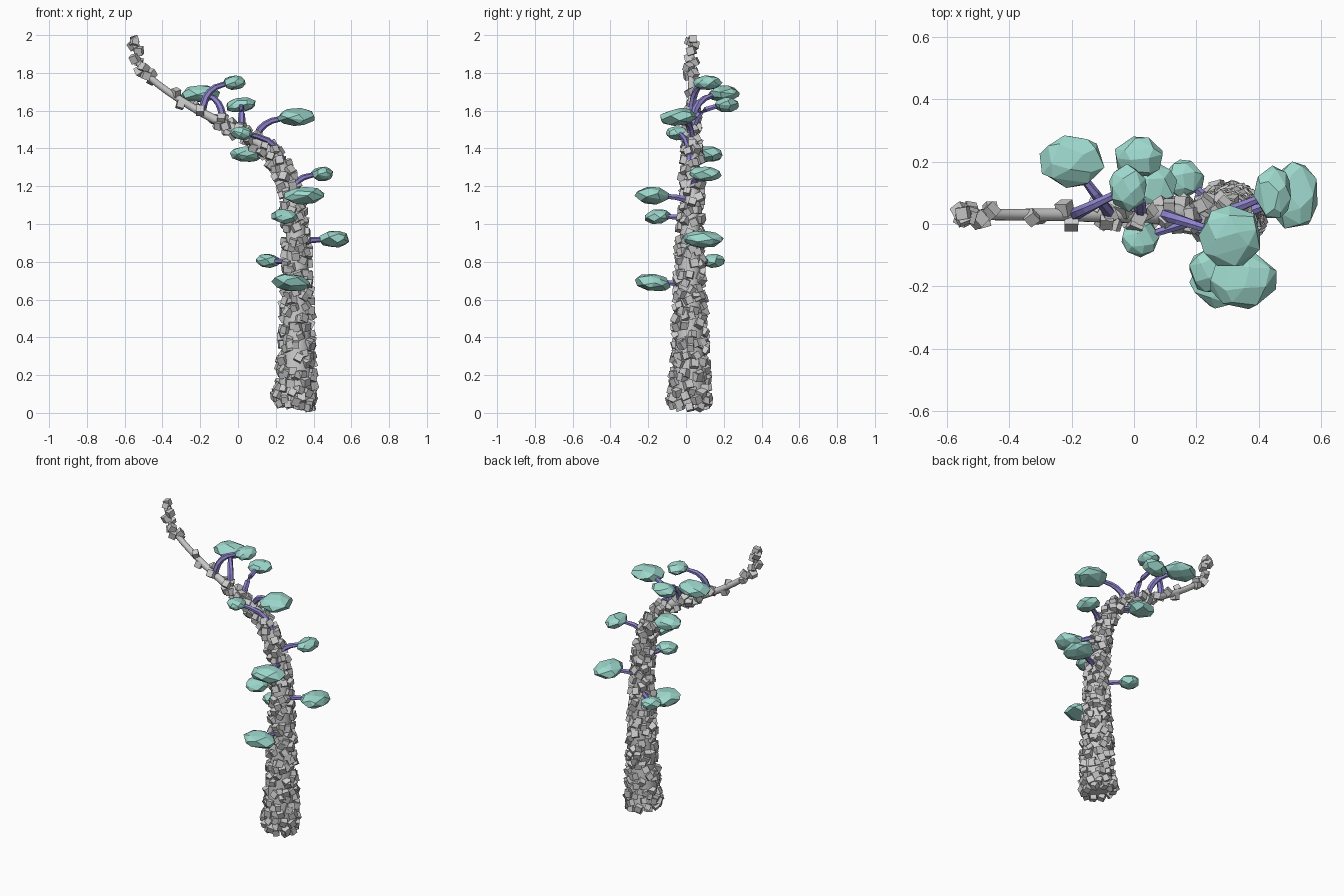
import bpy, bmesh, math, random
from mathutils import Vector, Matrix, Euler

if "Cube" in bpy.data.objects:
    bpy.data.objects.remove(bpy.data.objects["Cube"])

random.seed(4)


def material(name, color):
    m = bpy.data.materials.new(name)
    m.diffuse_color = color
    m.use_nodes = True
    m.node_tree.nodes["Principled BSDF"].inputs["Base Color"].default_value = m.diffuse_color
    return m


WOOD = material("twig_purple", (0.27, 0.23, 0.62, 1))
LEAF = material("leaf_teal", (0.34, 0.69, 0.61, 1))


def finish(bm, name, mat=None, smooth=False):
    bmesh.ops.recalc_face_normals(bm, faces=bm.faces[:])
    me = bpy.data.meshes.new(name)
    bm.to_mesh(me)
    bm.free()
    ob = bpy.data.objects.new(name, me)
    bpy.context.collection.objects.link(ob)
    if mat:
        me.materials.append(mat)
    for p in me.polygons:
        p.use_smooth = smooth and len(p.vertices) == 4
    return ob


def sample(pts, n):
    """Catmull-Rom samples of (x, y, z, radius) points."""
    P = [Vector(p) for p in pts]
    P = [2 * P[0] - P[1]] + P + [2 * P[-1] - P[-2]]
    out = []
    for i in range(1, len(P) - 2):
        a, b, c, d = P[i - 1:i + 3]
        for k in range(n):
            t = k / n
            out.append(0.5 * (2 * b + (c - a) * t + (2 * a - 5 * b + 4 * c - d) * t**2
                              + (3 * b - a - 3 * c + d) * t**3))
    return out + [P[-2]]


def frame(path, i):
    t = (path[min(i + 1, len(path) - 1)] - path[max(i - 1, 0)]).to_3d().normalized()
    ref = Vector((0, 1, 0)) if abs(t.y) < 0.8 else Vector((0, 0, 1))
    u = ref.cross(t).normalized()
    return t, u, t.cross(u)


def tube(name, path, sides, mat=None, smooth=False):
    bm = bmesh.new()
    rings = []
    for i, p in enumerate(path):
        t, u, v = frame(path, i)
        rings.append([bm.verts.new(p.to_3d() + p[3] * (u * math.cos(a) + v * math.sin(a)))
                      for a in (2 * math.pi * k / sides for k in range(sides))])
    for A, B in zip(rings, rings[1:]):
        for k in range(sides):
            j = (k + 1) % sides
            bm.faces.new((A[k], A[j], B[j], B[k]))
    bm.faces.new(rings[0])
    bm.faces.new(rings[-1])
    return finish(bm, name, mat, smooth)


# Trunk: tall column curling over into a thin tip, given as (x, z, radius)
spine = [(.293, .055, .098), (.308, .2, .086), (.312, .65, .064), (.31, .9, .055),
         (.29, 1.1, .047), (.245, 1.26, .042), (.16, 1.39, .037), (.03, 1.475, .029),
         (-.27, 1.635, .02), (-.5, 1.81, .017), (-.55, 1.97, .01)]
trunk = sample([(x, .03 if z > 1 else .02, z, r) for x, z, r in spine], 5)
tube("trunk", trunk, 16, smooth=True)

# Bark: small tilted cubes spiralling over the trunk, sparser on the thin tip
bark = bmesh.new()


def chip(pos, normal, size):
    q = normal.to_track_quat('Z', 'Y').to_matrix().to_4x4()
    r = Euler([random.uniform(-.5, .5) for _ in range(3)]).to_matrix().to_4x4()
    bmesh.ops.create_cube(bark, size=size, matrix=Matrix.Translation(pos) @ q @ r)


ang, todo = 0.0, 0.0
for i in range(len(trunk) - 1):
    a, b = trunk[i], trunk[i + 1]
    t, u, v = frame(trunk, i)
    density = 40 if b.z > 1.79 else (a[3] - 0.006) * (2900 if b.x > -.2 else 1000)
    todo += (b - a).to_3d().length * density
    while todo > 0:
        todo -= 1
        ang += 2.39996
        p = a.lerp(b, random.random())
        n = u * math.cos(ang) + v * math.sin(ang)
        chip(p.to_3d() + n * (p[3] + 0.003), n, random.uniform(.034, .044))
for k in range(10):  # chips around the foot
    n = Vector((math.cos(k * .628), math.sin(k * .628), 0))
    chip(Vector((.3, .02, .042 - .012 * n.x)) + n * .088, n, .038)
chip(Vector((-.547, .035, 1.976)), Vector((0, .3, 1)), .038)
finish(bark, "bark_chips")

# Leaves: centre x, y, z, widths along x and y, height where the twig leaves the trunk
leaves = [
    (.28, -.175, .69, .20, .19, .665),
    (.16, .145, .805, .13, .12, .78),
    (.51, .09, .92, .165, .215, .885),
    (.245, -.15, 1.04, .14, .14, 1.02),
    (.35, -.18, 1.15, .22, .18, 1.1),
    (.445, .1, 1.265, .12, .17, 1.15),
    (.31, -.04, 1.567, .20, .20, 1.44),
    (.05, .12, 1.37, .18, .15, 1.33),
    (.02, -.045, 1.48, .12, .12, 1.25),
    (.015, .215, 1.63, .16, .13, 1.48),
    (-.2, .2, 1.69, .21, .165, 1.53),
    (-.02, .115, 1.748, .12, .15, 1.59),
]
for n, (x, y, z, wx, wy, zb) in enumerate(leaves, 1):
    # twig: rises off the trunk first, then bends out to its leaf
    base = min(trunk, key=lambda p: abs(p.z - zb)).to_3d()
    i = next(k for k in range(len(trunk) - 1) if trunk[k + 1].z >= zb)
    base = trunk[i].lerp(trunk[i + 1], (zb - trunk[i].z) / (trunk[i + 1].z - trunk[i].z)).to_3d()
    end = Vector((x, y, z))
    path = []
    for f, rise, r in ((0, 0, .021), (.12, .5, .019), (.4, .84, .016), (.9, 1, .012)):
        p = base.lerp(end, f)
        path.append((p.x, p.y, base.z + (z - base.z) * rise, r))
    tube(f"twig_{n}", sample(path, 2), 6, WOOD)
    # faceted pad: hull of scattered points on a flattened ball
    bm = bmesh.new()
    for k in range(26):
        h = 1 - 2 * (k + .5) / 26
        a = k * 2.39996 + random.uniform(-.35, .35) + n
        r = math.sqrt(1 - h * h)
        bm.verts.new((r * math.cos(a), r * math.sin(a), h))
    bmesh.ops.convex_hull(bm, input=bm.verts[:])
    s = Matrix.Diagonal((wx / 2 * 1.04, wy / 2 * 1.04, .022 + .13 * (wx + wy) / 2, 1))
    r = Euler((random.uniform(-.15, .15), random.uniform(-.15, .15), 0)).to_matrix().to_4x4()
    bm.transform(Matrix.Translation((x, y, z)) @ r @ s)
    bmesh.ops.dissolve_limit(bm, angle_limit=.2, verts=bm.verts[:], edges=bm.edges[:])
    finish(bm, f"leaf_{n}", LEAF)
